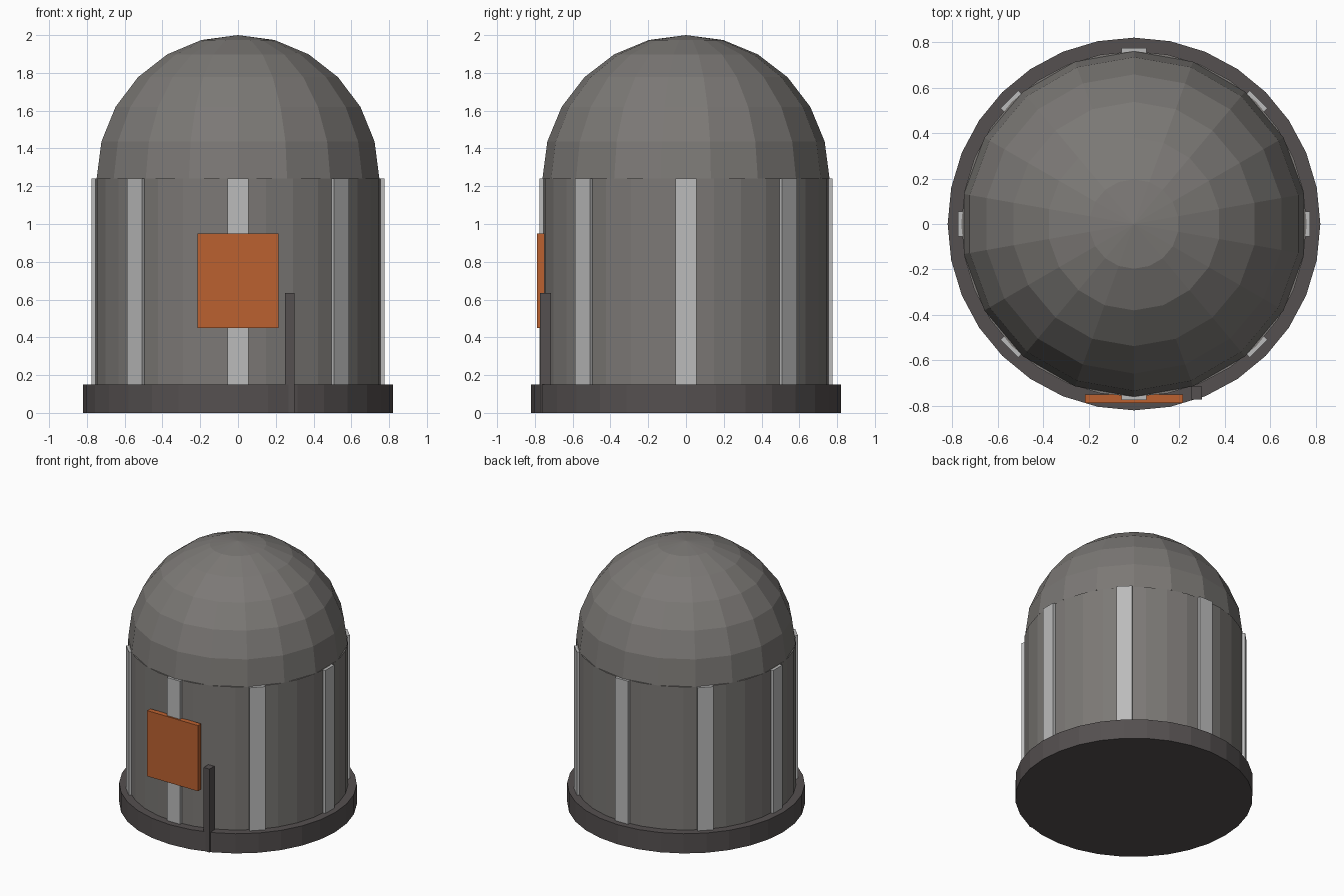
import bpy, bmesh, math
from mathutils import Matrix

if "Cube" in bpy.data.objects:
    bpy.data.objects.remove(bpy.data.objects["Cube"])


def material(name, rgb):
    m = bpy.data.materials.new(name)
    m.diffuse_color = (*rgb, 1)
    m.use_nodes = True
    m.node_tree.nodes["Principled BSDF"].inputs["Base Color"].default_value = m.diffuse_color
    return m


def finish(name, bm, mat):
    mesh = bpy.data.meshes.new(name)
    bm.to_mesh(mesh)
    bm.free()
    mesh.materials.append(mat)
    ob = bpy.data.objects.new(name, mesh)
    bpy.context.collection.objects.link(ob)
    return ob


def drum(name, radius, z0, z1, sides, mat):
    bm = bmesh.new()
    bmesh.ops.create_cone(bm, cap_ends=True, segments=sides, radius1=radius,
                          radius2=radius, depth=z1 - z0,
                          matrix=Matrix.Translation((0, 0, (z0 + z1) / 2)))
    return finish(name, bm, mat)


def box(name, lo, hi, mat, angle=0):
    size = [b - a for a, b in zip(lo, hi)]
    mid = [(a + b) / 2 for a, b in zip(lo, hi)]
    bm = bmesh.new()
    bmesh.ops.create_cube(bm, size=1, matrix=Matrix.Rotation(angle, 4, 'Z')
                          @ Matrix.Translation(mid) @ Matrix.Diagonal((*size, 1)))
    return finish(name, bm, mat)


dark = material("dark_metal", (0.09, 0.08, 0.08))
grey = material("shell_metal", (0.2, 0.19, 0.18))
light = material("light_metal", (0.5, 0.5, 0.5))
orange = material("orange_glow", (0.5, 0.12, 0.03))

# Base ring and cylindrical body
drum("base", 0.82, 0, 0.15, 32, dark)
drum("body", 0.76, 0.15, 1.24, 32, grey)

# Dome: upper half of a faceted sphere
bm = bmesh.new()
bmesh.ops.create_uvsphere(bm, u_segments=18, v_segments=12, radius=0.76)
bmesh.ops.delete(bm, geom=[v for v in bm.verts if v.co.z < -0.001], context='VERTS')
bmesh.ops.translate(bm, verts=bm.verts, vec=(0, 0, 1.24))
finish("dome", bm, grey)

# Eight vertical strips around the body
for i in range(8):
    box(f"strip_{i + 1}", (0.745, -0.055, 0.15), (0.775, 0.055, 1.24),
        light, i * math.pi / 4)

# Front door panel and the upright lever beside it
box("front_panel", (-0.215, -0.788, 0.45), (0.215, -0.75, 0.95), orange)
box("lever", (0.25, -0.772, 0), (0.30, -0.714, 0.635), dark)
